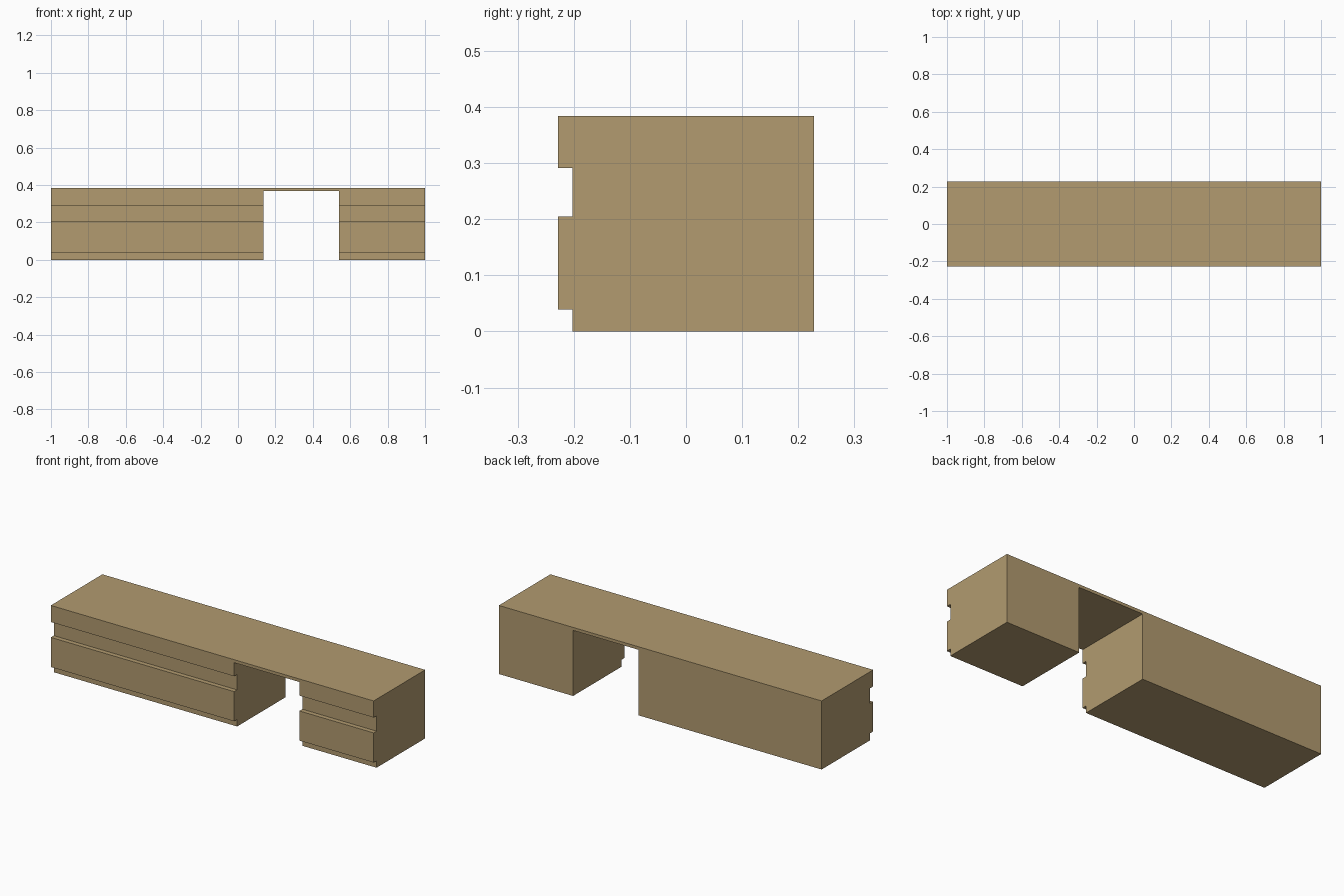
import bpy, bmesh

if "Cube" in bpy.data.objects:
    bpy.data.objects.remove(bpy.data.objects["Cube"])

wood = bpy.data.materials.new("light wood")
wood.diffuse_color = (0.445, 0.328, 0.162, 1)
wood.use_nodes = True
wood.node_tree.nodes["Principled BSDF"].inputs["Base Color"].default_value = wood.diffuse_color


def extrude_profile(name, profile, x0, x1):
    """Extrude a closed (y, z) outline along x."""
    bm = bmesh.new()
    face = bm.faces.new([bm.verts.new((x0, y, z)) for y, z in profile])
    moved = bmesh.ops.extrude_face_region(bm, geom=[face])["geom"]
    verts = [v for v in moved if isinstance(v, bmesh.types.BMVert)]
    bmesh.ops.translate(bm, verts=verts, vec=(x1 - x0, 0, 0))
    # the starting face stays as the end cap
    bmesh.ops.recalc_face_normals(bm, faces=bm.faces[:])
    mesh = bpy.data.meshes.new(name)
    bm.to_mesh(mesh)
    bm.free()
    mesh.materials.append(wood)
    obj = bpy.data.objects.new(name, mesh)
    bpy.context.collection.objects.link(obj)
    return obj


FRONT, GROOVE, BACK, TOP = -0.228, -0.202, 0.228, 0.384

# Desk body: drawer fronts separated by a handle groove, recessed plinth
body = extrude_profile("desk_body", [
    (GROOVE, 0), (BACK, 0), (BACK, TOP), (FRONT, TOP),
    (FRONT, 0.291), (GROOVE, 0.291), (GROOVE, 0.205),
    (FRONT, 0.205), (FRONT, 0.039), (GROOVE, 0.039)], -1, 1)

# Knee hole, cut right through and leaving a thin top
cutter = extrude_profile("knee_hole_cutter", [
    (-0.4, -0.1), (0.4, -0.1), (0.4, 0.367), (-0.4, 0.367)], 0.136, 0.54)
cut = body.modifiers.new("knee hole", 'BOOLEAN')
cut.operation = 'DIFFERENCE'
cut.solver = 'EXACT'
cut.object = cutter
bpy.context.view_layer.objects.active = body
body.select_set(True)
bpy.ops.object.modifier_apply(modifier=cut.name)
bpy.data.objects.remove(cutter)
